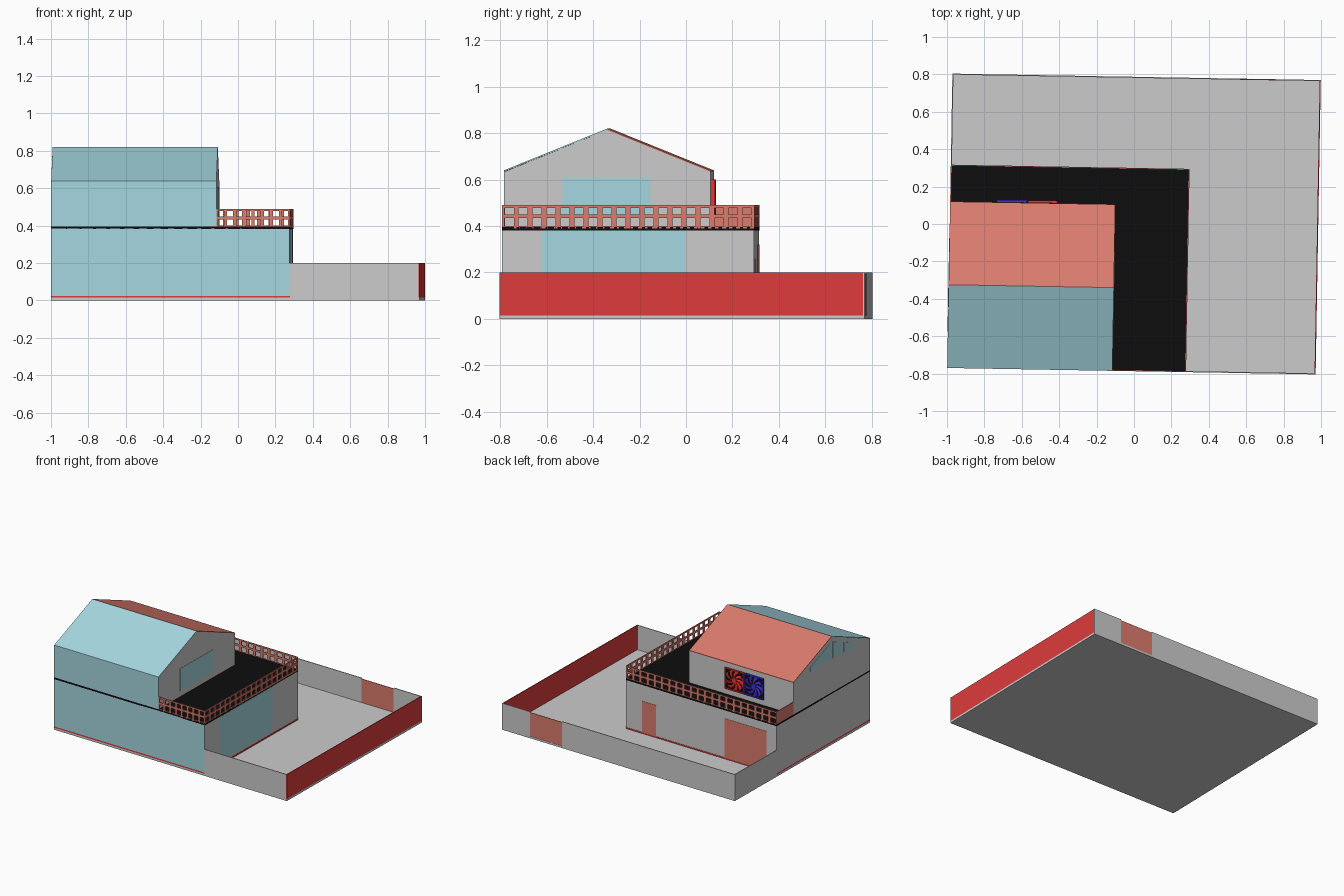
import bpy, bmesh, math
from mathutils import Matrix, Vector

if "Cube" in bpy.data.objects:
    bpy.data.objects.remove(bpy.data.objects["Cube"])

TURN = Matrix.Rotation(math.radians(-1.0), 4, 'Z')   # whole plot is turned slightly

def material(name, rgb):
    m = bpy.data.materials.new(name)
    m.diffuse_color = (*rgb, 1)
    m.use_nodes = True
    m.node_tree.nodes["Principled BSDF"].inputs["Base Color"].default_value = m.diffuse_color
    return m

BLUE = material("pale_blue", (0.38, 0.68, 0.75))
RED = material("red", (0.73, 0.045, 0.045))
CORAL = material("coral", (0.71, 0.20, 0.155))
BLACK = material("black", (0.004, 0.004, 0.004))
FAN_RED = material("fan_red", (0.9, 0.03, 0.03))
FAN_BLUE = material("fan_blue", (0.06, 0.03, 0.8))

def finish(name, bm, mat=None):
    bmesh.ops.recalc_face_normals(bm, faces=bm.faces)
    me = bpy.data.meshes.new(name)
    bm.to_mesh(me)
    bm.free()
    ob = bpy.data.objects.new(name, me)
    bpy.context.collection.objects.link(ob)
    if mat:
        me.materials.append(mat)
    me.transform(TURN)
    return ob

def add_box(bm, x0, x1, y0, y1, z0, z1, spin=Matrix()):
    m = (Matrix.Translation(((x0 + x1) / 2, (y0 + y1) / 2, (z0 + z1) / 2)) @
         Matrix.Diagonal((x1 - x0, y1 - y0, z1 - z0, 1)))
    bmesh.ops.create_cube(bm, size=1, matrix=spin @ m)

def box(name, x0, x1, y0, y1, z0, z1, mat=None):
    bm = bmesh.new()
    add_box(bm, x0, x1, y0, y1, z0, z1)
    return finish(name, bm, mat)

def add_prism(bm, profile, x0, x1):
    """Extrude a (y, z) profile along x."""
    f = bm.faces.new([bm.verts.new((x0, y, z)) for y, z in profile])
    ext = bmesh.ops.extrude_face_region(bm, geom=[f])
    bmesh.ops.translate(bm, vec=(x1 - x0, 0, 0),
                        verts=[v for v in ext["geom"] if isinstance(v, bmesh.types.BMVert)])

def prism(name, profile, x0, x1, mat=None):
    bm = bmesh.new()
    add_prism(bm, profile, x0, x1)
    return finish(name, bm, mat)

L, R, F, B = -0.985, 0.985, -0.787, 0.787   # plot edges
HX, HY = 0.29, 0.298                        # lower storey right and back edges
UX, UY = -0.102, 0.103                      # upper storey right and back edges
RIDGE, EAVE, TOP = (F + UY) / 2, 0.64, 0.82
T = 0.006                                   # thin panel thickness
E = 0.002                                   # how far flush panels stand proud

# Yard slab and boundary walls
box("yard_slab", L, R, F, B, 0, 0.015)
box("front_yard_wall", HX, R - T, F, F + T, 0.015, 0.2)
box("left_yard_wall", L, L + T, HY, B, 0.015, 0.2)
box("back_yard_wall_long", L, 0.477, B - T, B, 0.015, 0.2)
box("back_yard_wall_short", 0.75, R, B - T, B, 0.015, 0.2)
box("yard_gate", 0.477, 0.75, B - T, B - E, 0.015, 0.194, CORAL)
box("right_yard_wall", R - T, R, F, B - T, 0.015, 0.2, RED)

# Lower storey
box("foundation", L, HX + E, F, HY + E, 0.015, 0.025, RED)
box("lower_storey", L, HX, F + E, HY, 0.025, 0.385)
box("lower_front_facade", L, HX, F, F + E, 0.025, 0.385, BLUE)
box("lower_side_glazing", HX, HX + E, -0.615, 0.0, 0.045, 0.38, BLUE)
box("back_door", 0.037, 0.155, HY, HY + E, 0.025, 0.26, CORAL)
box("garage_door", -0.90, -0.546, HY, HY + E, 0.025, 0.32, CORAL)
box("terrace_slab", L, HX + E, F, HY + E, 0.382, 0.396, BLACK)

# Upper storey with gable roof
prism("upper_storey", [(F + E, 0.396), (UY, 0.396), (UY, EAVE - T),
                       (RIDGE, TOP - T), (F + E, EAVE - T)], L, UX)
box("upper_front_facade", L, UX, F, F + E, 0.396, EAVE, BLUE)
for name, y, mat in (("front_roof", F, BLUE), ("back_roof", UY, CORAL)):
    prism(name, [(y, EAVE - T), (y, EAVE), (RIDGE, TOP), (RIDGE, TOP - T)], L, UX, mat)
box("upper_side_window", UX, UX + E, -0.535, -0.155, 0.44, 0.608, BLUE)

# Row of sloped gable panes on the left end, mirrored about the ridge
bm = bmesh.new()
slope = (TOP - EAVE) / (UY - RIDGE)
for side in (-1, 1):
    for a, b in ((0.012, 0.12), (0.14, 0.25)):
        pts = [(a, 0.65), (b, 0.65), (b, TOP - 0.04 - slope * b), (a, TOP - 0.04 - slope * a)]
        add_prism(bm, [(RIDGE + side * y, z) for y, z in pts], L - E, L)
finish("gable_panes", bm, BLUE)

# Terrace railings: two rows of square openings
def railing(name, axis, a, b, fixed, n):
    bm = bmesh.new()
    def bar(p, q, z0, z1):
        if axis == 'x':
            add_box(bm, p, q, fixed - T, fixed, z0, z1)
        else:
            add_box(bm, fixed - T, fixed, p, q, z0, z1)
    for z0, z1 in ((0.39, 0.401), (0.434, 0.450), (0.479, 0.49)):
        bar(a, b, z0, z1)
    step = (b - a) / n
    post = step * 0.35
    for i in range(n + 1):
        c = a + i * step
        bar(max(a, c - post / 2), min(b, c + post / 2), 0.39, 0.49)
    return finish(name, bm, CORAL)

railing("right_railing", 'y', F, HY, HX + E, 18)
railing("back_railing", 'x', L, HX, HY + E, 21)
railing("front_railing", 'x', UX, HX, F + T, 8)
box("left_parapet", L, L + T, UY, HY, 0.39, 0.49, CORAL)

# Pair of square ventilation fans on the upper back wall
def fan(name, cx, mat):
    cz, h, w = 0.52, 0.08, 0.007
    box(name + "_backing", cx - h, cx + h, UY, UY + 0.003, cz - h, cz + h, BLACK)
    bm = bmesh.new()
    y0, y1 = UY, UY + 0.014
    for s in (-1, 1):
        u0, u1 = sorted((s * h, s * (h - w)))
        add_box(bm, cx + u0, cx + u1, y0, y1, cz - h, cz + h)
        add_box(bm, cx - h, cx + h, y0, y1, cz + u0, cz + u1)
    centre = Matrix.Translation((cx, UY + 0.008, cz))
    bmesh.ops.create_cone(bm, cap_ends=True, segments=24, radius1=0.02, radius2=0.02,
                          depth=0.01, matrix=centre @ Matrix.Rotation(math.pi / 2, 4, 'X'))
    # curved blades
    for i in range(9):
        ang = i * math.tau / 9
        rows = []
        for j in range(5):
            r = 0.018 + 0.054 * j / 4
            t = ang + 0.5 * (j / 4) ** 1.3
            rows.append([bm.verts.new(centre @ Vector((r * math.cos(t + d), d * 0.012,
                                                       r * math.sin(t + d))))
                         for d in (-0.2, 0.2)])
        for p, q in zip(rows, rows[1:]):
            bm.faces.new((p[0], p[1], q[1], q[0]))
    # outer shroud ring
    n = 32
    loops = [[bm.verts.new((cx + r * math.cos(k * math.tau / n), UY + 0.012,
                            cz + r * math.sin(k * math.tau / n))) for k in range(n)]
             for r in (0.07, 0.077)]
    for k in range(n):
        m = (k + 1) % n
        bm.faces.new((loops[0][k], loops[0][m], loops[1][m], loops[1][k]))
    finish(name, bm, mat)

fan("red_fan", -0.49, FAN_RED)
fan("blue_fan", -0.655, FAN_BLUE)
